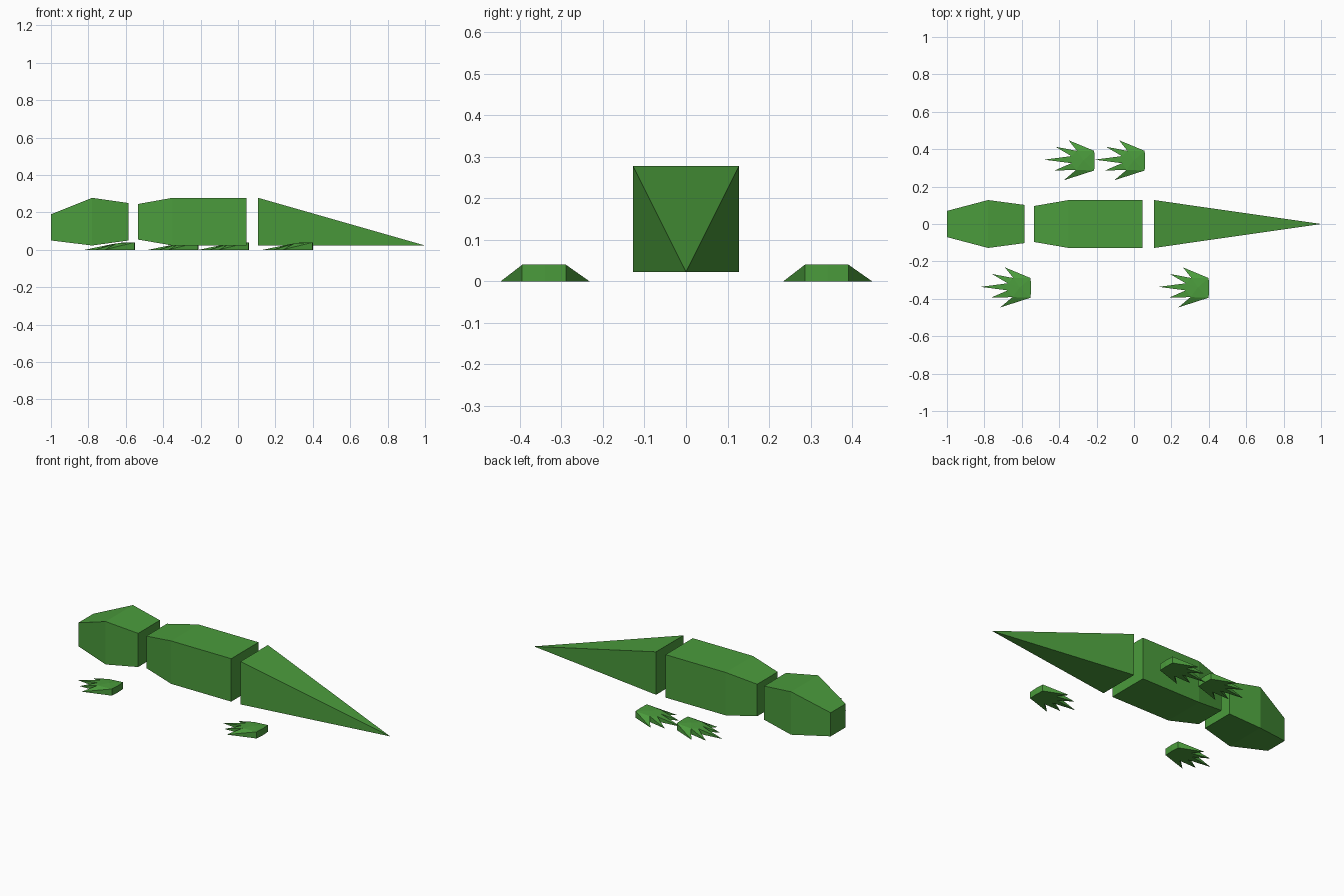
import bpy, bmesh

if "Cube" in bpy.data.objects:
    bpy.data.objects.remove(bpy.data.objects["Cube"])

green = bpy.data.materials.new("green")
green.diffuse_color = (0.07, 0.33, 0.045, 1)
green.use_nodes = True
green.node_tree.nodes["Principled BSDF"].inputs["Base Color"].default_value = green.diffuse_color


def make_object(name, bm):
    bmesh.ops.remove_doubles(bm, verts=bm.verts, dist=1e-5)
    bmesh.ops.recalc_face_normals(bm, faces=bm.faces)
    mesh = bpy.data.meshes.new(name)
    bm.to_mesh(mesh)
    bm.free()
    mesh.materials.append(green)
    obj = bpy.data.objects.new(name, mesh)
    bpy.context.collection.objects.link(obj)
    return obj


def loft(name, sections, tip=None):
    """Join rectangular sections (x, half width, bottom, top) along x."""
    bm = bmesh.new()
    rings = [[bm.verts.new((x, y, z)) for y, z in ((-w, lo), (w, lo), (w, hi), (-w, hi))]
             for x, w, lo, hi in sections]
    for a, b in zip(rings, rings[1:]):
        for i in range(4):
            j = (i + 1) % 4
            bm.faces.new((a[i], a[j], b[j], b[i]))
    bm.faces.new(rings[0])
    if tip:
        t = bm.verts.new(tip)
        for i in range(4):
            bm.faces.new((rings[-1][i], rings[-1][(i + 1) % 4], t))
    else:
        bm.faces.new(rings[-1])
    return make_object(name, bm)


# Head, body and tail
loft("head", [(-1, 0.07, 0.05, 0.19), (-0.78, 0.128, 0.023, 0.278), (-0.585, 0.102, 0.05, 0.25)])
loft("body", [(-0.535, 0.096, 0.055, 0.245), (-0.35, 0.128, 0.023, 0.278), (0.045, 0.128, 0.023, 0.278)])
loft("tail", [(0.107, 0.128, 0.023, 0.278)], tip=(0.99 + 0.01, 0, 0.023))

# Foot outline (x from heel, y from middle, top height): toe tips taper to the ground
TOES = [(-0.14, 0.107), (-0.21, 0.072), (-0.27, 0.003), (-0.215, -0.055), (-0.165, -0.107)]
GAPS = [(-0.095, 0.05, 0.034), (-0.125, 0.022, 0.03), (-0.125, -0.016, 0.03), (-0.1, -0.052, 0.034)]


def foot(name, x, y):
    bm = bmesh.new()

    def column(px, py, h):
        return (bm.verts.new((x + px, y + py, 0)), bm.verts.new((x + px, y + py, h)))

    heel = [column(-0.003, -0.055, 0.04), column(0, 0, 0.04), column(-0.003, 0.05, 0.04)]
    gaps = [column(*g) for g in GAPS]
    roots = [heel[2]] + gaps + [heel[0]]
    pad = heel + gaps
    centre = column(-0.06, 0, 0.04)
    # Pad top and underside as fans
    for a, b in zip(pad, pad[1:] + pad[:1]):
        for k in (0, 1):
            bm.faces.new((a[k], b[k], centre[k]))
    # Heel walls
    for a, b in zip(heel, heel[1:]):
        bm.faces.new((a[0], b[0], b[1], a[1]))
    # Toe wedges
    for (tx, ty), a, b in zip(TOES, roots, roots[1:]):
        t = bm.verts.new((x + tx, y + ty, 0))
        bm.faces.new((a[1], b[1], t))
        bm.faces.new((a[0], b[0], t))
        bm.faces.new((a[0], a[1], t))
        bm.faces.new((b[0], b[1], t))
    return make_object(name, bm)


# Feet
foot("front_right_foot", -0.55, -0.339)
foot("back_right_foot", 0.402, -0.339)
foot("front_left_foot", -0.21, 0.341)
foot("back_left_foot", 0.06, 0.341)
